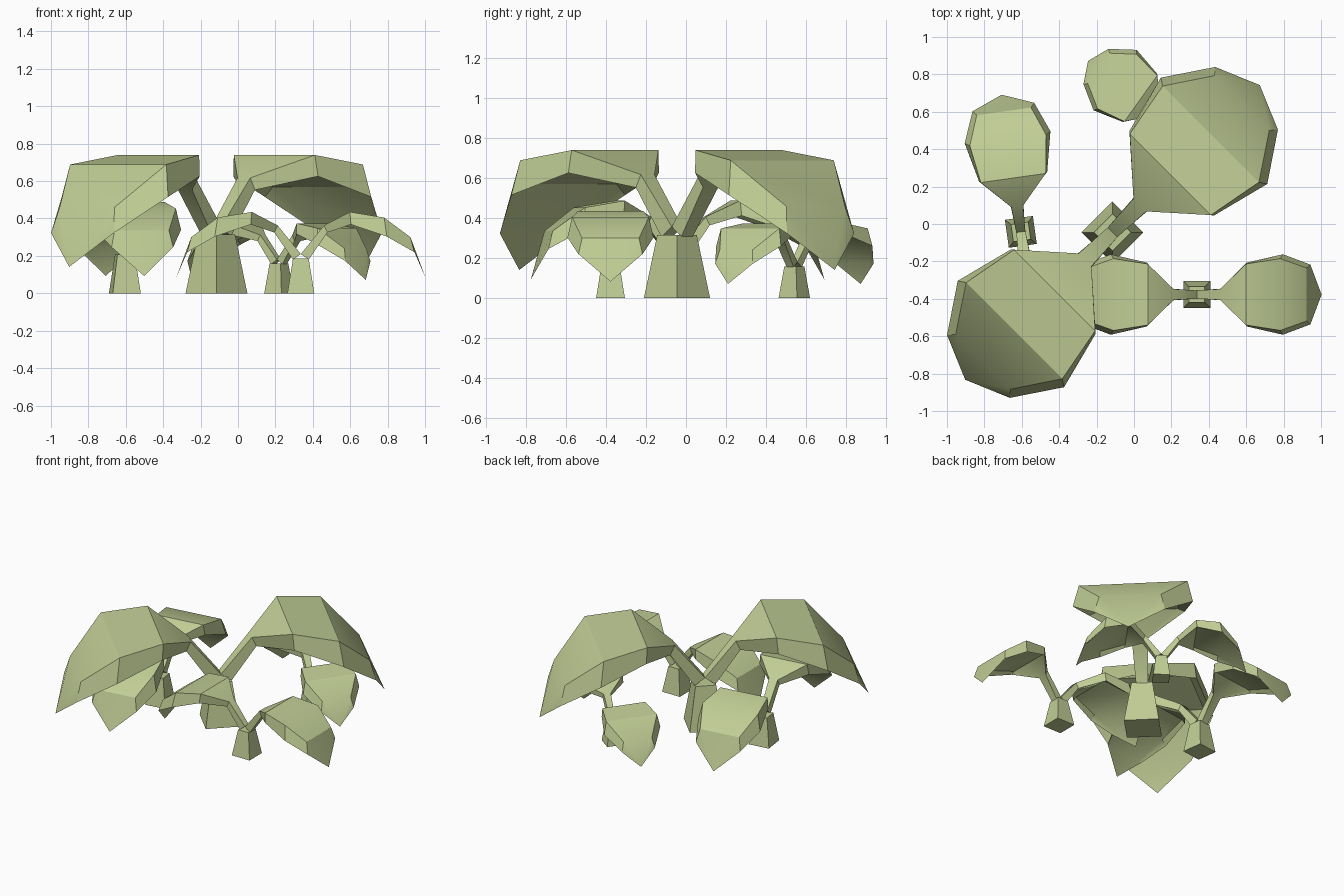
import bpy, bmesh, math
from mathutils import Matrix

cube = bpy.data.objects.get("Cube")
if cube:
    bpy.data.objects.remove(cube, do_unlink=True)

GREEN = (0.53, 0.61, 0.30, 1)
mat = bpy.data.materials.new("pale leaf green")
mat.use_nodes = True
mat.diffuse_color = GREEN
mat.node_tree.nodes["Principled BSDF"].inputs["Base Color"].default_value = GREEN


def finish(bm, name, matrix):
    bmesh.ops.transform(bm, matrix=matrix, verts=bm.verts)
    bmesh.ops.recalc_face_normals(bm, faces=bm.faces)
    mesh = bpy.data.meshes.new(name)
    bm.to_mesh(mesh)
    bm.free()
    mesh.materials.append(mat)
    obj = bpy.data.objects.new(name, mesh)
    bpy.context.collection.objects.link(obj)
    bpy.ops.object.select_all(action='DESELECT')
    obj.select_set(True)
    bpy.context.view_layer.objects.active = obj
    bpy.ops.object.shade_smooth_by_angle(angle=math.radians(30))


def trunk(name, matrix, half):
    # tapered square foot
    bm = bmesh.new()
    bmesh.ops.create_cube(bm, size=2)
    for v in bm.verts:
        top = v.co.z > 0
        v.co.x *= 0.042 if top else half
        v.co.y *= 0.042 if top else half
        v.co.z = 0.185 if top else 0
    finish(bm, name, matrix)


# rows along stem and leaf: half width, top inset, top (along, z), rim (along, z), underside z
STEM = [
    (0.024, 0.002, (0.0, 0.21), (0.042, 0.18), 0.18),
    (0.032, 0.003, (0.124, 0.363), (0.142, 0.325), 0.325),
]
LEAF = [
    (0.171, 0.008, (0.262, 0.435), (0.268, 0.368), 0.382),
    (0.215, 0.023, (0.445, 0.405), (0.46, 0.303), 0.335),
]
TIP = (0.667, 0, 0.083)


def leaf(name, matrix, wide, end_half, end_z):
    # stem and dished leaf lofted as one strip that closes at the tip
    end = (end_half, 0.018, (0.586, end_z + 0.08), (0.607, end_z), end_z)
    blades = [(w * wide, *rest) for w, *rest in LEAF]
    bm = bmesh.new()
    rings = []
    for w, inset, (ta, tz), (ra, rz), uz in STEM + blades + [end]:
        wt = w - inset
        pts = [(ta, wt, tz), (ra, w, rz), (ra, w * 0.85, uz),
               (ra, -w * 0.85, uz), (ra, -w, rz), (ta, -wt, tz)]
        rings.append([bm.verts.new(p) for p in pts])
    for a, b in zip(rings, rings[1:]):
        for i in range(6):
            j = (i + 1) % 6
            bm.faces.new((a[i], a[j], b[j], b[i]))
    tip = bm.verts.new(TIP)
    last = rings[-1]
    for i in range(6):
        bm.faces.new((last[i], last[(i + 1) % 6], tip))
    bm.faces.new(rings[0])
    finish(bm, name, matrix)


# name, x, y, yaw, length, height, width factor, foot half, end half, end z
PLANTS = [
    ("large_sprout", -0.115, -0.045, 45, 1.67, 1.7, 1.12, 0.07, 0.142, 0.19),
    ("front_sprout", 0.336, -0.377, 0, 1.0, 1.0, 1.0, 0.072, 0.16, 0.22),
    ("right_sprout", -0.605, -0.042, 98, 1.11, 1.12, 0.97, 0.068, 0.15, 0.22),
    ("back_sprout", 0.219, 0.541, 144.5, 0.855, 0.86, 1.08, 0.066, 0.135, 0.2),
]
for name, x, y, yaw, length, height, wide, foot, end_half, end_z in PLANTS:
    place = Matrix.Translation((x, y, 0))
    size = Matrix.Diagonal((length, length, height, 1))
    turn = Matrix.Rotation(math.radians(yaw), 4, 'Z')
    trunk(name + "_foot", place @ turn @ size, foot)
    for side, extra in (("first", 0), ("second", math.pi)):
        spin = turn @ Matrix.Rotation(extra, 4, 'Z')
        leaf(name + "_" + side + "_leaf", place @ spin @ size, wide, end_half, end_z)
